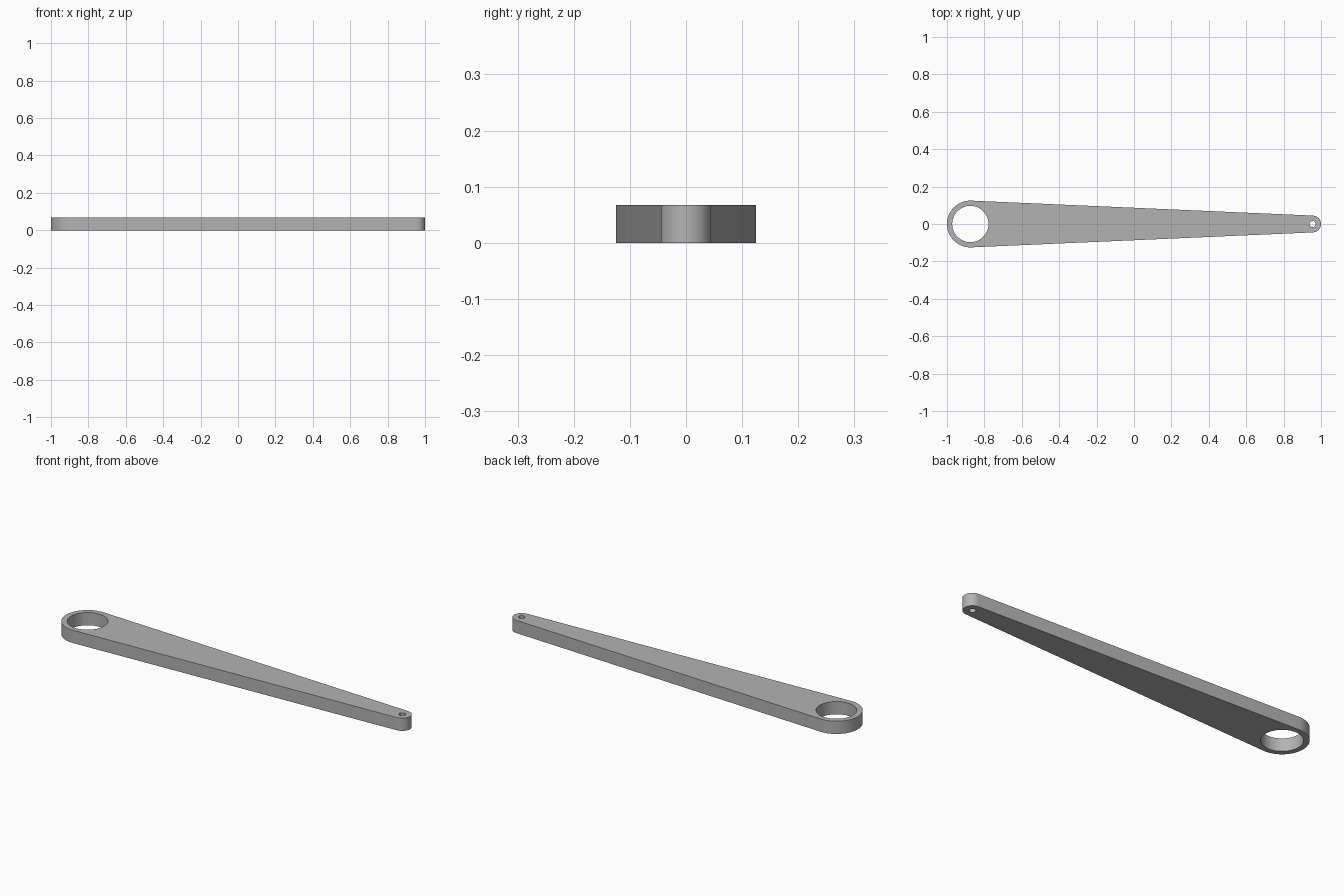
import bpy, bmesh
from math import pi, sin, cos, acos, radians
from mathutils import Vector

cube = bpy.data.objects.get("Cube")
if cube:
    bpy.data.objects.remove(cube, do_unlink=True)

HEIGHT = 0.067
BIG_X, BIG_R, BIG_HOLE = -0.875, 0.125, 0.097
TIP_X, TIP_R, TIP_HOLE = 0.955, 0.045, 0.016


def arc(cx, r, start, end, steps):
    """Points along an arc centred on the arm's axis, both ends included."""
    angles = [start + (end - start) * i / steps for i in range(steps + 1)]
    return [Vector((cx + r * cos(a), r * sin(a), 0)) for a in angles]


def add_loop(bm, points):
    verts = [bm.verts.new(p) for p in points]
    return [bm.edges.new((v, verts[i - 1])) for i, v in enumerate(verts)]


# Outline: two end arcs joined by their common tangents, plus two round holes
tangent = acos((BIG_R - TIP_R) / (TIP_X - BIG_X))
outline = (arc(BIG_X, BIG_R, tangent, 2 * pi - tangent, 48)
           + arc(TIP_X, TIP_R, -tangent, tangent, 32))
bm = bmesh.new()
edges = add_loop(bm, outline)
edges += add_loop(bm, arc(BIG_X, BIG_HOLE, 0, 2 * pi, 64)[:-1])
edges += add_loop(bm, arc(TIP_X, TIP_HOLE, 0, 2 * pi, 32)[:-1])
bmesh.ops.triangle_fill(bm, edges=edges, use_beauty=True, normal=(0, 0, 1))

# Thickness
grown = bmesh.ops.extrude_face_region(bm, geom=bm.faces[:], use_keep_orig=True)
top = [g for g in grown["geom"] if isinstance(g, bmesh.types.BMVert)]
bmesh.ops.translate(bm, verts=top, vec=(0, 0, HEIGHT))
bmesh.ops.recalc_face_normals(bm, faces=bm.faces[:])
bmesh.ops.dissolve_degenerate(bm, edges=bm.edges[:], dist=1e-6)

mesh = bpy.data.meshes.new("lever_arm")
bm.to_mesh(mesh)
bm.free()
arm = bpy.data.objects.new("lever_arm", mesh)
bpy.context.collection.objects.link(arm)

# Plain grey finish
grey = bpy.data.materials.new("light_grey")
grey.use_nodes = True
colour = (0.45, 0.45, 0.45, 1)
grey.diffuse_color = colour
grey.node_tree.nodes["Principled BSDF"].inputs["Base Color"].default_value = colour
mesh.materials.append(grey)

bpy.ops.object.select_all(action="DESELECT")
arm.select_set(True)
bpy.context.view_layer.objects.active = arm
bpy.ops.object.shade_smooth_by_angle(angle=radians(30))
